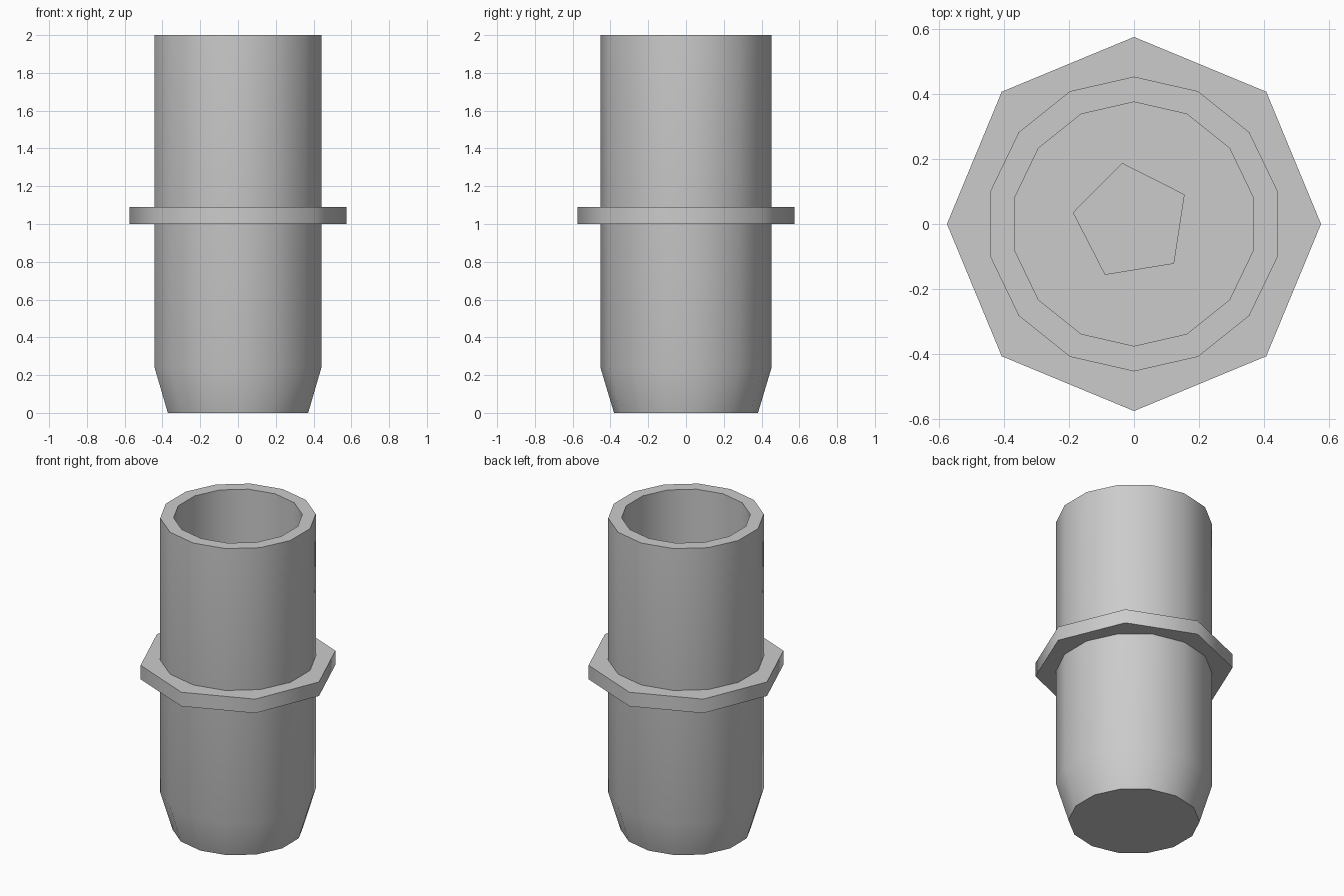
import bpy, math

if "Cube" in bpy.data.objects:
    bpy.data.objects.remove(bpy.data.objects["Cube"])


def lathe(name, profile, sides, phase=0.0, centre=(0, 0), closed=False):
    """Revolve (radius, z) points; an open profile gets caps at both ends."""
    verts, faces = [], []
    for r, z in profile:
        for k in range(sides):
            a = phase + math.tau * k / sides
            verts.append((centre[0] + r * math.cos(a), centre[1] + r * math.sin(a), z))
    n = len(profile)
    for i in range(n if closed else n - 1):
        j = (i + 1) % n
        for k in range(sides):
            m = (k + 1) % sides
            faces.append((i * sides + k, i * sides + m, j * sides + m, j * sides + k))
    if not closed:
        faces.append(tuple(reversed(range(sides))))
        faces.append(tuple(range((n - 1) * sides, n * sides)))
    mesh = bpy.data.meshes.new(name)
    mesh.from_pydata(verts, [], faces)
    obj = bpy.data.objects.new(name, mesh)
    bpy.context.collection.objects.link(obj)
    bpy.ops.object.select_all(action='DESELECT')
    obj.select_set(True)
    bpy.context.view_layer.objects.active = obj
    bpy.ops.object.shade_smooth_by_angle(angle=math.radians(50))
    return obj


# Hollow tube with tapered foot, rim and inner floor
lathe("tube", [(0.381, 0), (0.453, 0.24), (0.453, 2.0), (0.375, 2.0), (0.375, 0.04)],
      14, math.pi / 2)

# Octagonal collar around the middle
lathe("collar", [(0.44, 1.0), (0.575, 1.0), (0.575, 1.09), (0.44, 1.09)], 8, closed=True)

# Five-sided rod standing inside the tube
lathe("inner_rod", [(0.183, 0.04), (0.183, 0.5)], 5, math.radians(27.2), (-0.007, 0.007))
